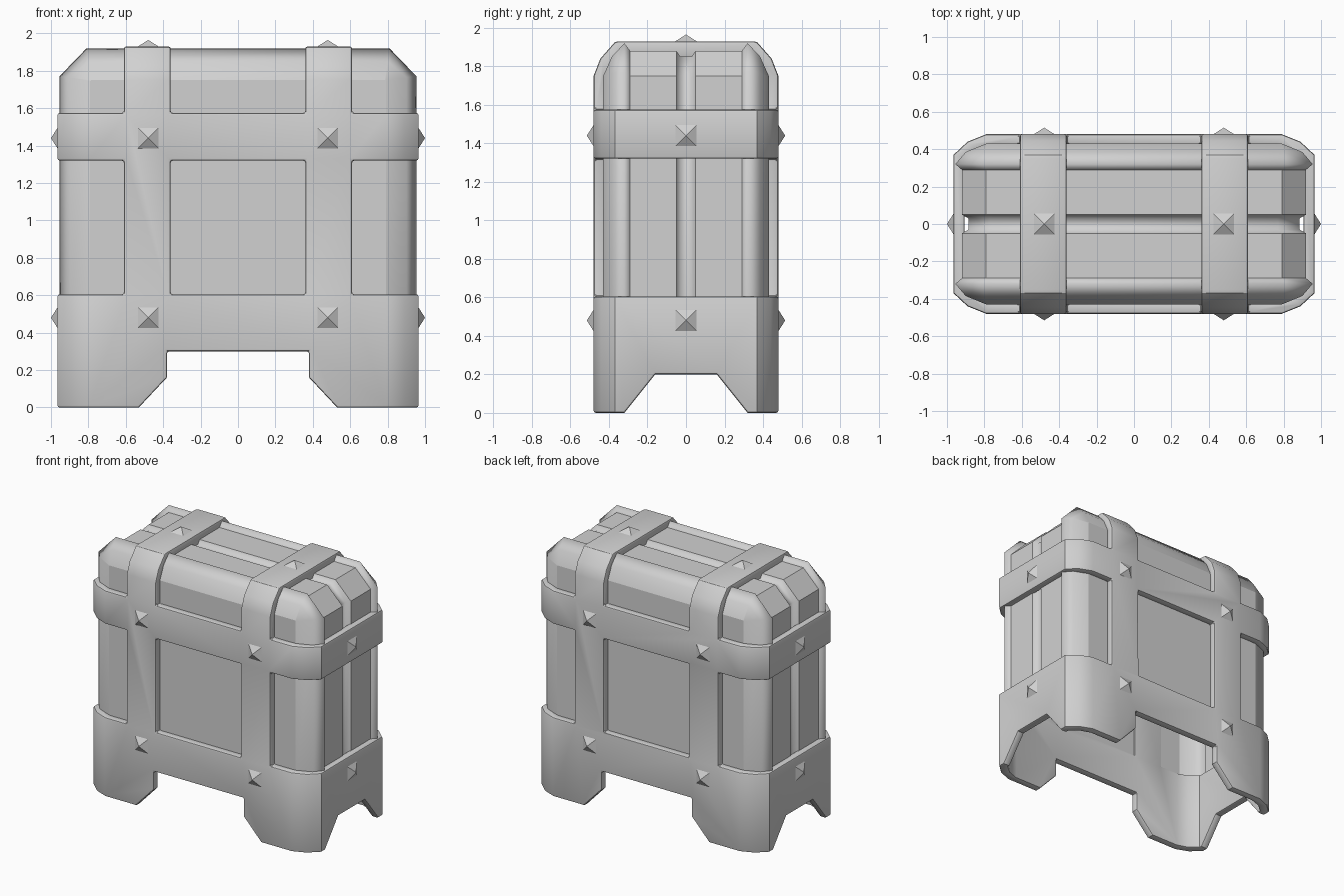
import bpy, bmesh, math
from mathutils import Matrix, Vector

cube = bpy.data.objects.get("Cube")
if cube:
    bpy.data.objects.remove(cube)

grey = bpy.data.materials.new("plain_grey")
grey.use_nodes = True
GREY = (0.64, 0.64, 0.64, 1)
grey.diffuse_color = GREY
grey.node_tree.nodes["Principled BSDF"].inputs["Base Color"].default_value = GREY


def finish(name, bm):
    bmesh.ops.recalc_face_normals(bm, faces=bm.faces)
    mesh = bpy.data.meshes.new(name)
    bm.to_mesh(mesh)
    bm.free()
    mesh.materials.append(grey)
    ob = bpy.data.objects.new(name, mesh)
    bpy.context.collection.objects.link(ob)
    return ob


def prism(name, points, along):
    """Extrude a closed polygon along a vector."""
    bm = bmesh.new()
    base = bm.faces.new([bm.verts.new(p) for p in points])
    ext = bmesh.ops.extrude_face_region(bm, geom=[base], use_keep_orig=True)
    verts = [g for g in ext["geom"] if isinstance(g, bmesh.types.BMVert)]
    bmesh.ops.translate(bm, verts=verts, vec=along)
    return finish(name, bm)


def combine(target, operation, points, along):
    """Join or cut a prism into the target."""
    helper = prism("frame_helper", points, along)
    helper.hide_render = True
    mod = target.modifiers.new("combine", 'BOOLEAN')
    mod.operation, mod.solver, mod.object = operation, 'EXACT', helper
    graph = bpy.context.evaluated_depsgraph_get()
    target.data = bpy.data.meshes.new_from_object(target.evaluated_get(graph))
    target.modifiers.clear()
    bpy.data.objects.remove(helper)


def outline(z, inset=0.0):
    """Plan of the bands: a rectangle with two-facet corners."""
    q = [(0.965 - inset, 0.37 - inset * 0.5), (0.89 - inset * 0.8, 0.44 - inset * 0.8),
         (0.79 - inset * 0.5, 0.48 - inset)]
    half = q + [(-x, y) for x, y in reversed(q)]
    return [(x, y, z) for x, y in half + [(-x, -y) for x, y in half]]


# Body: open-bottomed arches lofted across the depth, with planks, groove and rims
def arch(y, x, shoulder, x_top, z):
    right = [(x, 0.5), (x, shoulder), (x_top, z)]
    return [(a, y, b) for a, b in right + [(-a, b) for a, b in reversed(right)]]


sections = [(0.03, 0.885, 1.74, 0.77, 1.85), (0.05, 0.92, 1.75, 0.79, 1.88),
            (0.29, 0.92, 1.75, 0.79, 1.88), (0.32, 0.955, 1.77, 0.81, 1.92),
            (0.385, 0.90, 1.765, 0.80, 1.85), (0.43, 0.79, 1.745, 0.785, 1.75)]
slices = [(-s[0],) + s[1:] for s in reversed(sections)] + sections
bm = bmesh.new()
rings = [[bm.verts.new(p) for p in arch(*s)] for s in slices]
for a, b in zip(rings, rings[1:]):
    for i in range(len(a) - 1):
        bm.faces.new((a[i], a[i + 1], b[i + 1], b[i]))
bm.faces.new(rings[0])
bm.faces.new(rings[-1])
for f in bm.faces:
    depth = abs(f.calc_center_median().y)
    plank = 0.06 < depth < 0.28 or depth > 0.42
    f.smooth = not plank
finish("crate_body", bm)

# Frame: hollow base and upper band
frame = prism("frame", outline(0), (0, 0, 0.605))
combine(frame, 'UNION', outline(1.32), (0, 0, 0.255))
combine(frame, 'DIFFERENCE', outline(-0.1, 0.06), (0, 0, 1.9))

# Two straps over the top, merged with the bands
outer = [(0.48, 0.56), (0.48, 1.75), (0.445, 1.84), (0.37, 1.925), (0.35, 1.93)]
inner = [(0.30, 1.84), (0.37, 1.82), (0.42, 1.74), (0.42, 0.56)]
strap = outer + [(-y, z) for y, z in reversed(outer)]
strap += [(-y, z) for y, z in reversed(inner)] + inner
for x in (-0.485, 0.485):
    combine(frame, 'UNION', [(x - 0.125, y, z) for y, z in strap], (0.25, 0, 0))

# Openings that leave four corner feet
front_gap = [(0.63, -0.1), (0.53, 0), (0.38, 0.16), (0.38, 0.3)]
end_gap = [(0.40, -0.1), (0.32, 0), (0.16, 0.2)]
front_loop = front_gap + [(-a, z) for a, z in reversed(front_gap)]
end_loop = end_gap + [(-a, z) for a, z in reversed(end_gap)]
combine(frame, 'DIFFERENCE', [(a, -1, z) for a, z in front_loop], (0, 2, 0))
combine(frame, 'DIFFERENCE', [(-1.5, a, z) for a, z in end_loop], (3, 0, 0))

# Tidy the merged frame and soften its edges
bm = bmesh.new()
bm.from_mesh(frame.data)
bmesh.ops.remove_doubles(bm, verts=bm.verts, dist=0.0005)
bmesh.ops.dissolve_limit(bm, angle_limit=math.radians(1), verts=bm.verts, edges=bm.edges)
bm.to_mesh(frame.data)
bm.free()
bevel = frame.modifiers.new("soft_edges", 'BEVEL')
bevel.width = 0.012
bevel.segments = 2
bevel.limit_method = 'ANGLE'
bevel.angle_limit = math.radians(60)
bevel.use_clamp_overlap = False
bpy.ops.object.select_all(action='DESELECT')
frame.select_set(True)
bpy.context.view_layer.objects.active = frame
bpy.ops.object.modifier_apply(modifier=bevel.name)
bpy.ops.object.shade_smooth_by_angle(angle=math.radians(24))


# Pyramid studs
def stud(name, place, normal):
    bm = bmesh.new()
    bmesh.ops.create_cone(bm, cap_ends=True, segments=4, radius1=0.1, radius2=0, depth=0.045)
    turn = Vector((0, 0, 1)).rotation_difference(Vector(normal)).to_matrix()
    bmesh.ops.rotate(bm, verts=bm.verts, matrix=turn @ Matrix.Rotation(math.pi / 4, 3, 'Z'))
    bmesh.ops.translate(bm, verts=bm.verts, vec=Vector(place) + Vector(normal) * 0.0125)
    finish(name, bm)


for s in (-1, 1):
    stud("top_stud", (s * 0.48, 0, 1.93), (0, 0, 1))
    for z in (0.48, 1.44):
        stud("end_stud", (s * 0.965, 0, z), (s, 0, 0))
        for x in (-0.48, 0.48):
            stud("face_stud", (x, s * 0.48, z), (0, s, 0))
